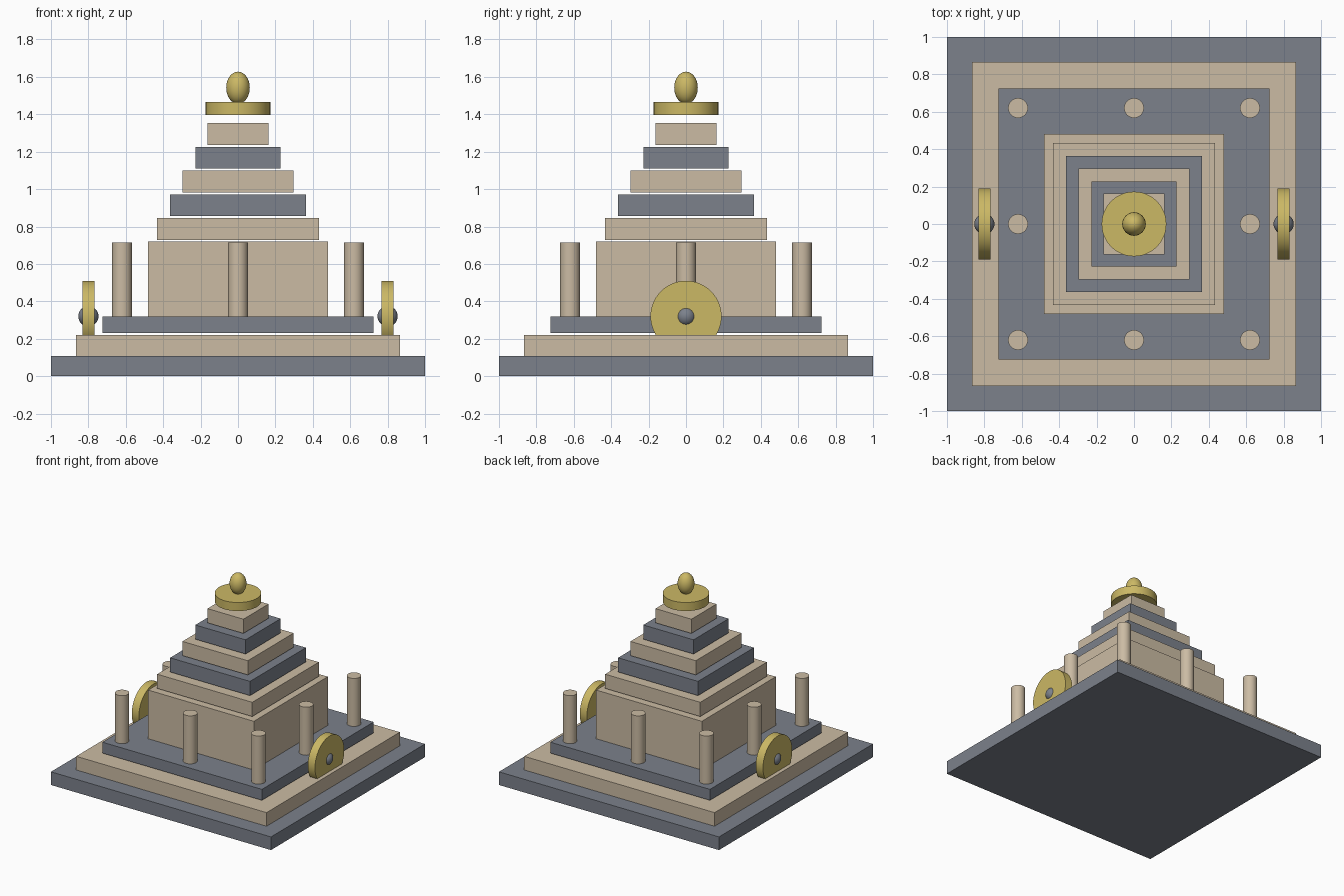
import bpy
import math

cube = bpy.data.objects.get("Cube")
if cube:
    bpy.data.objects.remove(cube, do_unlink=True)


def material(name, rgb):
    mat = bpy.data.materials.new(name)
    mat.use_nodes = True
    colour = (*rgb, 1)
    mat.diffuse_color = colour
    mat.node_tree.nodes["Principled BSDF"].inputs["Base Color"].default_value = colour
    return mat


SAND = material("sandstone", (0.60, 0.50, 0.37))
SLATE = material("slate", (0.20, 0.22, 0.26))
GOLD = material("gold", (0.60, 0.48, 0.13))


def finish(name, mat, smooth=False):
    obj = bpy.context.object
    obj.name = name
    obj.data.materials.append(mat)
    if smooth:
        bpy.ops.object.shade_smooth_by_angle(angle=math.radians(40))
    return obj


def block(name, half, bottom, top, mat):
    bpy.ops.mesh.primitive_cube_add(size=2, location=(0, 0, (bottom + top) / 2))
    bpy.context.object.scale = (half, half, (top - bottom) / 2)
    bpy.ops.object.transform_apply(location=False, rotation=False, scale=True)
    return finish(name, mat)


def cylinder(name, radius, depth, centre, mat, turn=0):
    bpy.ops.mesh.primitive_cylinder_add(vertices=48, radius=radius, depth=depth,
                                        location=centre, rotation=(0, turn, 0))
    return finish(name, mat, True)


def ball(name, radius, height, centre, mat):
    bpy.ops.mesh.primitive_uv_sphere_add(segments=32, ring_count=16, radius=1, location=centre)
    bpy.context.object.scale = (radius, radius, height)
    bpy.ops.object.transform_apply(location=False, rotation=False, scale=True)
    return finish(name, mat, True)


# Stepped platform and sanctuary
block("base_plinth", 1.0, 0, 0.108, SLATE)
block("middle_plinth", 0.865, 0.108, 0.22, SAND)
block("upper_plinth", 0.725, 0.23, 0.32, SLATE)
block("sanctuary", 0.48, 0.32, 0.72, SAND)

# Tower of shrinking tiers, alternating in colour with thin gaps
for i, half in enumerate((0.432, 0.363, 0.297, 0.228, 0.163)):
    bottom = 0.728 + i * 0.127
    block(f"tower_tier_{i + 1}", half, bottom, bottom + 0.117, SLATE if i % 2 else SAND)

# Crown disc and finial
cylinder("crown_disc", 0.173, 0.07, (0, 0, 1.43), GOLD)
ball("finial", 0.063, 0.086, (0, 0, 1.542), GOLD)

# Columns around the sanctuary
for x in (-1, 0, 1):
    for y in (-1, 0, 1):
        if x or y:
            cylinder("column", 0.053, 0.395, (x * 0.62, y * 0.62, 0.517), SAND)

# Wheels with hubs on both sides
for side, label in ((1, "left"), (-1, "right")):
    centre = (side * 0.8, 0, 0.32)
    cylinder(f"{label}_wheel", 0.19, 0.065, centre, GOLD, math.pi / 2)
    ball(f"{label}_hub", 0.054, 0.054, centre, SLATE)
